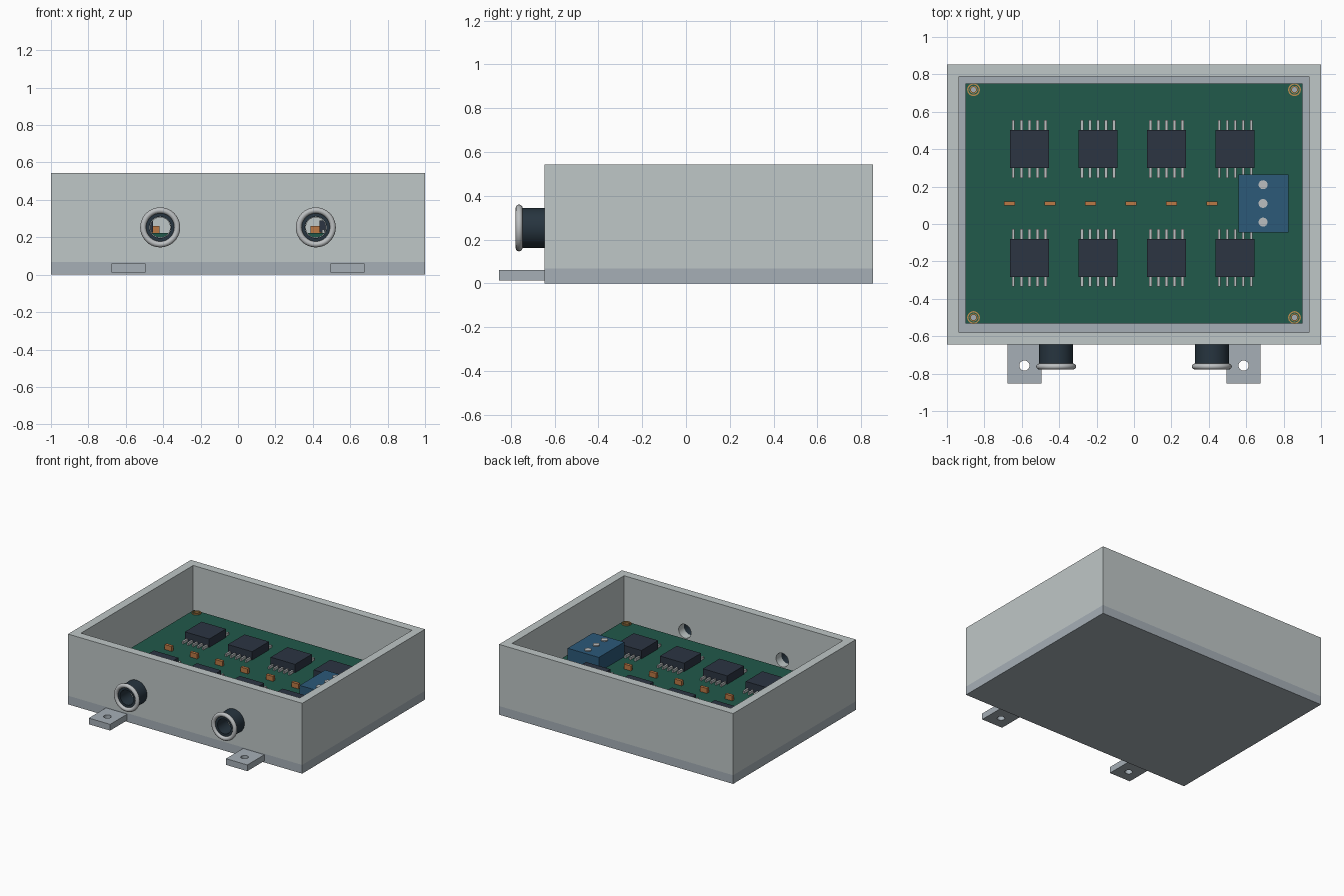
import bpy
import bmesh
from math import cos, sin, pi, radians
from mathutils import Matrix

if "Cube" in bpy.data.objects:
    bpy.data.objects.remove(bpy.data.objects["Cube"])


def material(name, rgb):
    m = bpy.data.materials.new(name)
    m.diffuse_color = (*rgb, 1)
    m.use_nodes = True
    m.node_tree.nodes["Principled BSDF"].inputs["Base Color"].default_value = m.diffuse_color
    return m


SHELL = material("shell_grey", (0.52, 0.57, 0.57))
BASE = material("base_grey", (0.38, 0.43, 0.47))
GREEN = material("board_green", (0.015, 0.10, 0.07))
BLACK = material("chip_black", (0.025, 0.035, 0.055))
RUBBER = material("bushing_dark", (0.02, 0.035, 0.05))
STEEL = material("steel", (0.5, 0.52, 0.53))
COPPER = material("copper", (0.5, 0.19, 0.06))
BRASS = material("brass", (0.5, 0.27, 0.08))
BLUE = material("terminal_blue", (0.025, 0.10, 0.19))


def finish(name, bm, mat, smooth=False):
    bmesh.ops.recalc_face_normals(bm, faces=bm.faces)
    me = bpy.data.meshes.new(name)
    bm.to_mesh(me)
    bm.free()
    ob = bpy.data.objects.new(name, me)
    bpy.context.collection.objects.link(ob)
    if mat:
        me.materials.append(mat)
    if smooth:
        bpy.ops.object.select_all(action='DESELECT')
        ob.select_set(True)
        bpy.context.view_layer.objects.active = ob
        bpy.ops.object.shade_smooth_by_angle(angle=radians(35))
    return ob


def add_box(bm, x0, x1, y0, y1, z0, z1):
    mat = Matrix.Translation(((x0 + x1) / 2, (y0 + y1) / 2, (z0 + z1) / 2))
    mat = mat @ Matrix.Diagonal((x1 - x0, y1 - y0, z1 - z0, 1))
    bmesh.ops.create_cube(bm, size=1, matrix=mat)


def box(name, mat, *dims):
    bm = bmesh.new()
    add_box(bm, *dims)
    return finish(name, bm, mat)


def lathe(name, mat, profile, loc, along_y=False, n=40):
    """Spin a closed (radius, height) loop around z, or around -y."""
    bm = bmesh.new()
    rings = [[bm.verts.new((r * cos(2 * pi * i / n), r * sin(2 * pi * i / n), h))
              for r, h in profile] for i in range(n)]
    k = len(profile)
    for i in range(n):
        a, b = rings[i], rings[(i + 1) % n]
        for j in range(k):
            bm.faces.new((a[j], b[j], b[(j + 1) % k], a[(j + 1) % k]))
    rot = Matrix.Rotation(pi / 2, 4, 'X') if along_y else Matrix()
    bm.transform(Matrix.Translation(loc) @ rot)
    return finish(name, bm, mat, True)


def tube(name, mat, ro, ri, h0, h1, loc, along_y=False):
    return lathe(name, mat, [(ro, h0), (ro, h1), (ri, h1), (ri, h0)], loc, along_y)


def cylinder(name, mat, r, depth, loc, along_y=False):
    bm = bmesh.new()
    rot = Matrix.Rotation(pi / 2, 4, 'X') if along_y else Matrix()
    bmesh.ops.create_cone(bm, cap_ends=True, segments=40, radius1=r, radius2=r,
                          depth=depth, matrix=Matrix.Translation(loc) @ rot)
    return finish(name, bm, mat, True)


def drill(target, r, depth, loc, along_y=False):
    cutter = cylinder("cutter", None, r, depth, loc, along_y)
    cutter.hide_render = True
    mod = target.modifiers.new("hole", 'BOOLEAN')
    mod.operation = 'DIFFERENCE'
    mod.solver = 'EXACT'
    mod.object = cutter
    bpy.context.view_layer.objects.active = target
    bpy.ops.object.modifier_apply(modifier=mod.name)
    bpy.data.objects.remove(cutter)


Y0, Y1, TOP, FLOOR, WALL = -0.645, 0.853, 0.543, 0.067, 0.065
BOARD = 0.222

# Base plate and open wall frame
box("base_plate", BASE, -1, 1, Y0, Y1, 0, FLOOR)
bm = bmesh.new()
loops = []
for inset, z in ((0, FLOOR), (0, TOP), (WALL, TOP), (WALL, FLOOR)):
    x, a, b = 1 - inset, Y0 + inset, Y1 - inset
    loops.append([bm.verts.new(p) for p in ((-x, a, z), (x, a, z), (x, b, z), (-x, b, z))])
for k in range(4):
    for i in range(4):
        j = (i + 1) % 4
        bm.faces.new((loops[k][i], loops[k][j], loops[(k + 1) % 4][j], loops[(k + 1) % 4][i]))
walls = finish("wall_frame", bm, SHELL)

for side, s in (("left", -1), ("right", 1)):
    # Cable bushing with rounded lip, over a hole in the front wall
    bx, bz = 0.416 * s, 0.253
    drill(walls, 0.053, 0.3, (bx, Y0, bz), True)
    tube(f"bushing_{side}", RUBBER, 0.091, 0.057, 0, 0.118, (bx, Y0, bz), True)
    lip = [(0.091 + 0.016 * cos(t * pi / 6), 0.016 * sin(t * pi / 6)) for t in range(12)]
    lathe(f"bushing_lip_{side}", STEEL, lip, (bx, -0.762, bz), True)
    # Mounting tab
    xa, xb = sorted((0.495 * s, 0.677 * s))
    tab = box(f"mounting_tab_{side}", BASE, xa, xb, -0.853, Y0, 0.012, 0.06)
    drill(tab, 0.027, 0.2, (0.586 * s, -0.757, 0.036))

# Circuit board on corner standoffs
board = box("circuit_board", GREEN, -0.902, 0.902, -0.532, 0.752, BOARD - 0.035, BOARD)
for x in (-0.858, 0.858):
    for y in (-0.5, 0.718):
        drill(board, 0.021, 0.2, (x, y, BOARD))
        tube("board_pad", BRASS, 0.034, 0.027, BOARD - 0.002, BOARD + 0.006, (x, y, 0))
        tube("standoff", BRASS, 0.021, 0.014, FLOOR, BOARD + 0.006, (x, y, 0))

# Two rows of four chips, five pins on each long side
for cy in (0.401, -0.181):
    for i in range(4):
        cx = -0.559 + 0.3665 * i
        box("chip", BLACK, cx - 0.104, cx + 0.104, cy - 0.102, cy + 0.102, BOARD + 0.003, 0.29)
        bm = bmesh.new()
        for s in (-1, 1):
            for k in range(-2, 3):
                px = cx + 0.0428 * k
                ya, yb = sorted((cy + s * 0.1, cy + s * 0.154))
                add_box(bm, px - 0.007, px + 0.007, ya, yb, BOARD, BOARD + 0.02)
        finish("chip_pins", bm, STEEL)

# Row of small capacitors
for i in range(6):
    cx = -0.666 + 0.2165 * i
    box("capacitor", COPPER, cx - 0.03, cx + 0.03, 0.098, 0.121, BOARD, BOARD + 0.038)

# Screw terminal block
box("terminal_block", BLUE, 0.559, 0.826, -0.046, 0.265, BOARD, 0.335)
for y in (0.01, 0.11, 0.21):
    cylinder("terminal_screw", STEEL, 0.024, 0.02, (0.69, y, 0.333))
